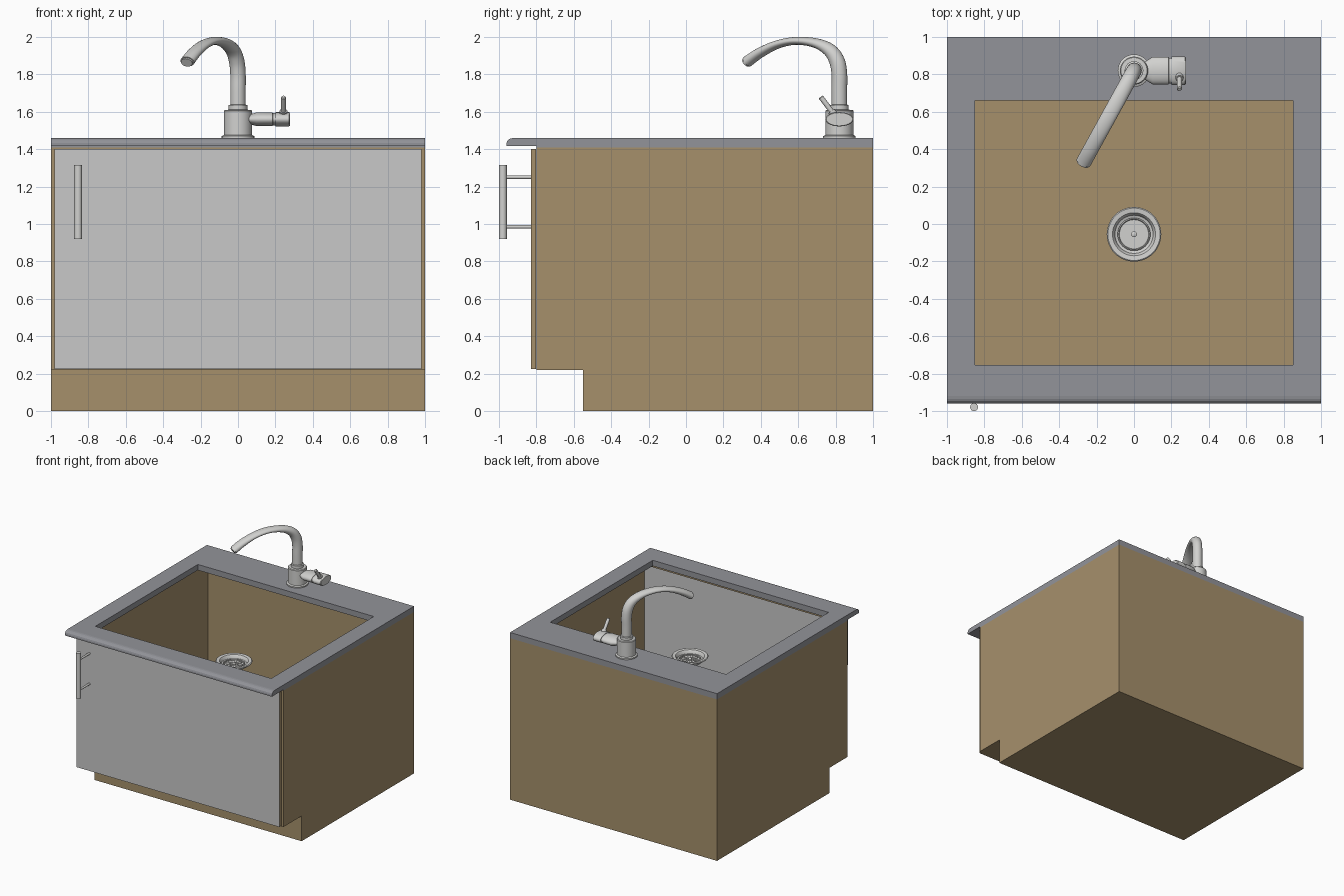
import bpy, bmesh, math
from mathutils import Vector as V

if "Cube" in bpy.data.objects:
    bpy.data.objects.remove(bpy.data.objects["Cube"])


def material(name, rgb):
    m = bpy.data.materials.new(name)
    m.diffuse_color = (*rgb, 1)
    m.use_nodes = True
    m.node_tree.nodes["Principled BSDF"].inputs["Base Color"].default_value = m.diffuse_color
    return m


WOOD = material("tan_wood", (0.38, 0.28, 0.148))
STONE = material("grey_worktop", (0.29, 0.295, 0.32))
PANEL = material("light_grey_panel", (0.58, 0.58, 0.58))
METAL = material("pale_metal", (0.64, 0.64, 0.625))
X, Y, Z = V((1, 0, 0)), V((0, 1, 0)), V((0, 0, 1))


def finish(name, bm, mat, smooth=False):
    bmesh.ops.recalc_face_normals(bm, faces=bm.faces)
    me = bpy.data.meshes.new(name)
    bm.to_mesh(me)
    bm.free()
    me.materials.append(mat)
    ob = bpy.data.objects.new(name, me)
    bpy.context.collection.objects.link(ob)
    bpy.ops.object.select_all(action='DESELECT')
    bpy.context.view_layer.objects.active = ob
    ob.select_set(True)
    if smooth:
        bpy.ops.object.shade_smooth_by_angle(angle=math.radians(35))
    return ob


def loft(name, rings, mat, smooth=True):
    """Skin a list of equal-length point rings and cap both ends."""
    bm = bmesh.new()
    vs = [[bm.verts.new(p) for p in r] for r in rings]
    n = len(vs[0])
    for a, b in zip(vs, vs[1:]):
        for i in range(n):
            j = (i + 1) % n
            bm.faces.new((a[i], a[j], b[j], b[i]))
    bm.faces.new(vs[0])
    bm.faces.new(vs[-1])
    return finish(name, bm, mat, smooth)


def ring(c, u, v, a, b, n=32):
    return [V(c) + u * a * math.cos(t) + v * b * math.sin(t)
            for t in (2 * math.pi * i / n for i in range(n))]


def turned(name, c, axis, prof, mat=METAL, flat=1.0, n=32):
    """Profile of (radius, distance) turned about an axis; flat squashes it."""
    axis = V(axis).normalized()
    u = axis.orthogonal().normalized() if abs(axis.x) < 0.9 else Y
    v = axis.cross(u)
    return loft(name, [ring(V(c) + axis * h, u, v, r, r * flat, n) for r, h in prof], mat)


def extrude_x(name, prof, x0, x1, mat):
    return loft(name, [[V((x, y, z)) for y, z in prof] for x in (x0, x1)], mat, False)


def box(name, x0, x1, y0, y1, z0, z1, mat):
    return extrude_x(name, [(y0, z0), (y1, z0), (y1, z1), (y0, z1)], x0, x1, mat)


# Cabinet carcass: side boards with toe notch, base, back and front rail
T = 0.04
side = [(-0.55, 0), (1, 0), (1, 1.41), (-0.8, 1.41), (-0.8, 0.22), (-0.55, 0.22)]
extrude_x("right_side_board", side, 1 - T, 1, WOOD)
extrude_x("left_side_board", side, -1, -1 + T, WOOD)
base = [(-0.55, 0), (1, 0), (1, 0.25), (-0.8, 0.25), (-0.8, 0.22), (-0.55, 0.22)]
extrude_x("cabinet_base", base, -1 + T, 1 - T, WOOD)
box("back_board", -1 + T, 1 - T, 1 - T, 1, 0.25, 1.41, WOOD)
box("front_top_rail", -1 + T, 1 - T, -0.8, -0.78, 1.385, 1.41, WOOD)

# Door: grey faces, wooden edges
door = box("door", -0.98, 0.98, -0.83, -0.801, 0.225, 1.4, PANEL)
door.data.materials.append(WOOD)
for p in door.data.polygons:
    p.material_index = 0 if abs(p.normal.y) > 0.5 else 1

# Door handle
turned("handle_bar", (-0.855, -0.979, 0.92), Z, [(0.021, 0), (0.021, 0.395)])
for i, z in enumerate((0.985, 1.25)):
    turned(f"handle_post_{i + 1}", (-0.855, -0.975, z), Y, [(0.009, 0), (0.009, 0.146)], n=16)

# Worktop with rounded nose and sink opening
top_prof = [(1, 1.41), (-0.8, 1.41), (-0.8, 1.418), (-0.96, 1.418), (-0.96, 1.432),
            (-0.956, 1.444), (-0.947, 1.453), (-0.935, 1.458), (-0.92, 1.46), (1, 1.46)]
cutter = box("opening_cutter", -0.85, 0.85, -0.755, 0.66, 1.3, 1.6, STONE)
top = extrude_x("worktop", top_prof, -1, 1, STONE)
mod = top.modifiers.new("opening", 'BOOLEAN')
mod.operation, mod.solver, mod.object = 'DIFFERENCE', 'EXACT', cutter
bpy.ops.object.modifier_apply(modifier=mod.name)
bpy.data.objects.remove(cutter)

# Sink drain: dished rim, strainer with petals and centre screw
D = V((0, -0.055, 1.10))
turned("drain_cup", D, Z, [(0.09, -0.03), (0.112, -0.01), (0.143, 0.012), (0.146, 0.018),
                           (0.14, 0.023), (0.115, 0.02), (0.108, 0.012), (0.102, -0.008),
                           (0.09, -0.014)], n=48)
turned("strainer_ring", D, Z, [(0.088, -0.014), (0.088, -0.004), (0.082, 0), (0.078, -0.004),
                               (0.078, -0.013)], n=48)
turned("strainer_screw", D, Z, [(0.016, -0.015), (0.016, -0.003), (0.01, 0.001)], n=16)
for k in range(8):
    a = math.pi * (k + 0.5) / 4
    u = V((math.cos(a), math.sin(a), 0))
    v = Z.cross(u)
    petal = [u * (0.047 + 0.024 * math.cos(t)) + v * (0.012 + 0.005 * math.cos(t)) * math.sin(t)
             for t in (math.pi * i / 8 for i in range(16))]
    loft(f"strainer_petal_{k + 1}", [[D + p + Z * h for p in petal] for h in (-0.015, -0.007)], METAL)

# Tap body
F = V((0, 0.82, 1.46))
turned("tap_body", F, Z, [(0.087, 0), (0.087, 0.01), (0.075, 0.016), (0.075, 0.145),
                          (0.07, 0.15), (0.05, 0.151), (0.05, 0.175), (0.042, 0.178)])

# Swan-neck spout: flattened tube swept along a smooth path
d = V((-0.275, -0.5, 0))
pts = [(0, 1.63, .042), (0, 1.72, .042), (0, 1.80, .042), (0.025, 1.87, .042), (0.1, 1.928, .036),
       (0.25, 1.967, .026), (0.46, 1.979, .021), (0.66, 1.96, .022), (0.85, 1.915, .027),
       (0.985, 1.868, .03)]
path = []
ext = [pts[0]] + pts + [pts[-1]]
for k in range(len(pts) - 1):
    p0, p1, p2, p3 = (V(q) for q in ext[k:k + 4])
    for s in range(6):
        t = s / 6
        path.append(0.5 * (2 * p1 + (p2 - p0) * t + (2 * p0 - 5 * p1 + 4 * p2 - p3) * t * t
                           + (3 * p1 - p0 - 3 * p2 + p3) * t ** 3))
path.append(V(pts[-1]))
cent = [V((0, 0.82, 0)) + d * q.x + Z * q.y for q in path]
sv = d.normalized().cross(Z)
rings = []
for i, c in enumerate(cent):
    tan = (cent[min(i + 1, len(cent) - 1)] - cent[max(i - 1, 0)]).normalized()
    rings.append(ring(c, sv, tan.cross(sv), 0.041, path[i].z, 24))
loft("spout", rings, METAL)
tip = (cent[-1] - cent[-2]).normalized()
loft("spout_nozzle", [ring(cent[-1] + tip * h, sv, tip.cross(sv), 0.034, 0.025, 24)
                      for h in (-0.01, 0.01)], METAL)

# Side valve (flattened barrel) and lever
turned("valve_barrel", F + V((0.03, 0, 0.1)), X,
       [(0.03, 0), (0.074, 0.07), (0.074, 0.155), (0.068, 0.156), (0.068, 0.17),
        (0.076, 0.171), (0.076, 0.242), (0.07, 0.247)], flat=0.5)
turned("lever", (0.243, 0.795, 1.58), (0, -0.075, 0.1), [(0.013, 0), (0.014, 0.12), (0.01, 0.125)], n=16)
turned("lever_collar", (0.243, 0.795, 1.58), (0, -0.075, 0.1), [(0.021, 0), (0.021, 0.03)], n=16)
